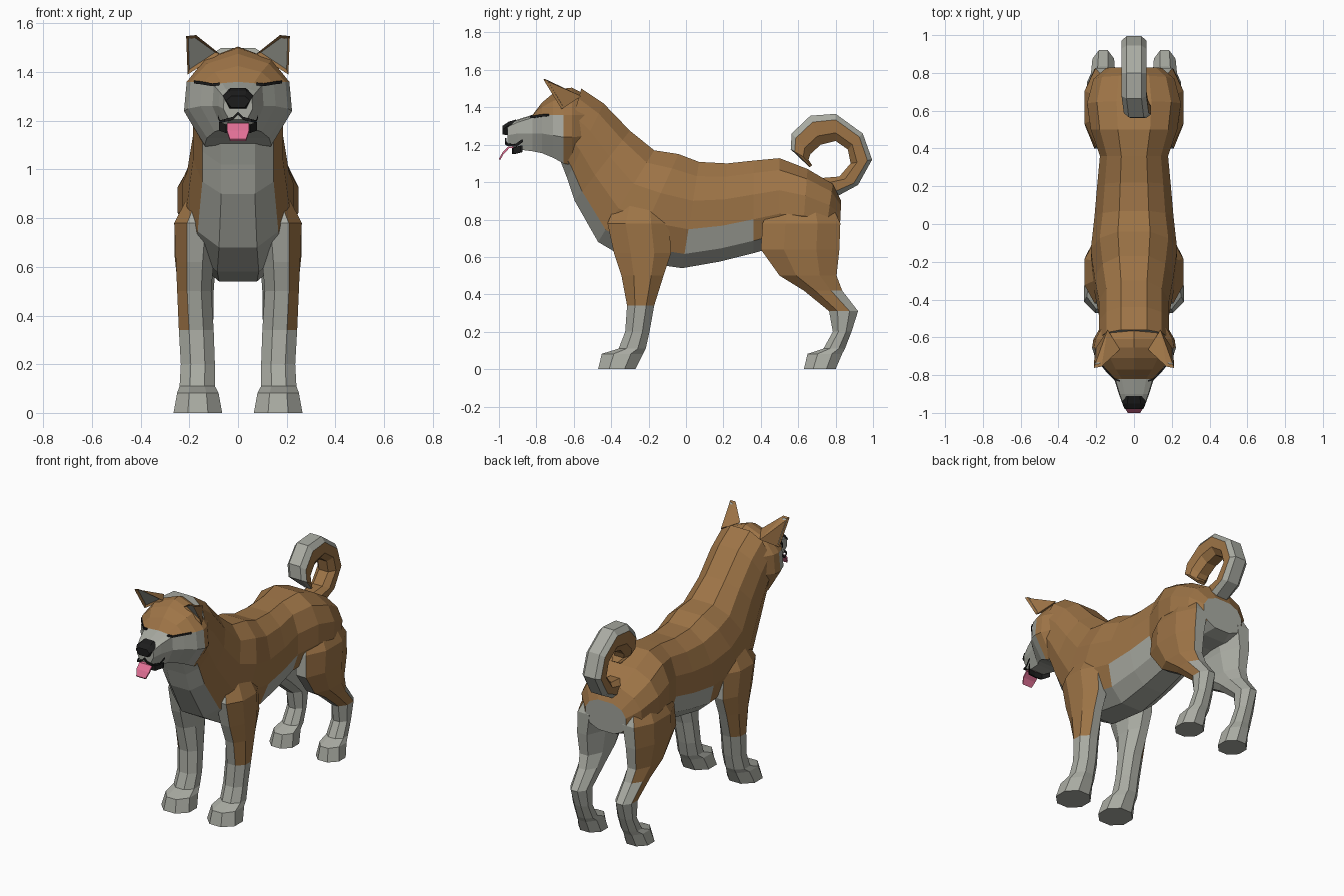
import bpy, bmesh, math
from mathutils import Vector

if "Cube" in bpy.data.objects:
    bpy.data.objects.remove(bpy.data.objects["Cube"])


def material(name, rgb):
    m = bpy.data.materials.new(name)
    m.diffuse_color = (*rgb, 1)
    m.use_nodes = True
    m.node_tree.nodes["Principled BSDF"].inputs["Base Color"].default_value = m.diffuse_color
    return m


MATS = [material("tan_fur", (0.34, 0.175, 0.062)),
        material("pale_fur", (0.40, 0.41, 0.365)),
        material("black_skin", (0.012, 0.012, 0.012)),
        material("pink_tongue", (0.75, 0.16, 0.30))]
TAN, PALE, BLACK, PINK = range(4)


def finish(bm, name, mirror=False, rule=None, flat=None):
    """Turn a bmesh into an object, colouring faces by rule(centre, normal)."""
    bmesh.ops.recalc_face_normals(bm, faces=bm.faces)
    for f in bm.faces:
        if flat is not None:
            f.material_index = flat
        elif rule:
            f.material_index = rule(f.calc_center_median(), f.normal)
    me = bpy.data.meshes.new(name)
    bm.to_mesh(me)
    bm.free()
    for m in MATS:
        me.materials.append(m)
    ob = bpy.data.objects.new(name, me)
    bpy.context.collection.objects.link(ob)
    if mirror:
        ob.modifiers.new("mirror", 'MIRROR').use_clip = False
    return ob


def loft(rings, strip_rule=None):
    """Skin rings of points; strip_rule(j, centre) may colour each face."""
    bm = bmesh.new()
    vs = [[bm.verts.new(p) for p in r] for r in rings]
    n = len(rings[0])
    for a, b in zip(vs, vs[1:]):
        for j in range(n):
            f = bm.faces.new((a[j], a[(j + 1) % n], b[(j + 1) % n], b[j]))
            if strip_rule:
                f.material_index = strip_rule(j, f.calc_center_median())
    for end in (vs[0], vs[-1]):
        f = bm.faces.new(end)
        if strip_rule:
            f.material_index = strip_rule(-1, f.calc_center_median())
    return bm


def ribbon(path, dz, push):
    """Thin strip following a path: height dz, thickness along y."""
    return loft([[(x, y + s * push, z + h * dz) for s, h in
                  ((0, 0), (1, 0), (1, 1), (0, 1))] for x, y, z in path])


# Neck, torso and rump: top y, top z, bottom y, bottom z, half width
BODY = [(-.56, 1.50, -.67, 1.11, .19), (-.44, 1.42, -.635, 1.02, .19),
        (-.30, 1.275, -.595, .90, .19), (-.17, 1.17, -.47, .68, .215),
        (-.04, 1.15, -.30, .58, .235), (.07, 1.108, -.02, .54, .215),
        (.22, 1.10, .18, .575, .20), (.36, 1.115, .36, .62, .185),
        (.50, 1.128, .50, .66, .235), (.65, 1.07, .62, .68, .255),
        (.785, .99, .74, .68, .22), (.83, .90, .82, .70, .15)]


def body_ring(ty, tz, by, bz, w):
    pts = []
    for i in range(12):
        a = math.radians(15 + 30 * i)
        t = .5 - .5 * math.cos(a) / math.cos(math.radians(15))
        s = math.sin(a)
        pts.append((w * math.copysign(abs(s) ** .75, s),
                    ty + (by - ty) * t, tz + (bz - tz) * t))
    return pts


def body_colour(j, c):
    if j == -1:
        return PALE
    if j in (4, 5, 6):
        return PALE
    if j in (3, 7) and -.08 < c.y < .40:
        return PALE
    return TAN


finish(loft([body_ring(*r) for r in BODY], body_colour), "body")

# Head: y, crown z, brow z, cheek z, jaw z, half width
HEAD = [(-.50, 1.45, 1.36, 1.25, 1.12, .15), (-.61, 1.505, 1.36, 1.24, 1.09, .215),
        (-.655, 1.50, 1.36, 1.24, 1.10, .222), (-.71, 1.475, 1.36, 1.25, 1.13, .205),
        (-.77, 1.425, 1.355, 1.26, 1.155, .155), (-.82, 1.36, 1.345, 1.26, 1.165, .105),
        (-.90, 1.335, 1.32, 1.26, 1.175, .08), (-.955, 1.31, 1.295, 1.25, 1.205, .06)]
rings = []
for y, top, brow, mid, jaw, w in HEAD:
    half = [(.62 * w, top - .35 * (top - brow)), (.95 * w, brow), (w, mid), (.62 * w, jaw)]
    rings.append([(0, y, top)] + [(x, y, z) for x, z in half]
                 + [(-x, y, z) for x, z in reversed(half)])


def head_colour(j, c):
    upper = j in (0, 1, 7, 8)
    return TAN if (upper and c.y > -.81) or (c.y > -.65 and j != 4) else PALE


finish(loft(rings, head_colour), "head")

# Nose
finish(loft([[(x * k, y, z) for x, z in
              ((.035, zt), (.062, zt - .02), (.035, zb), (-.035, zb), (-.062, zt - .02), (-.035, zt))]
             for y, zt, zb, k in ((-.91, 1.335, 1.26, .9), (-.95, 1.322, 1.25, 1), (-.98, 1.302, 1.255, .8))]),
       "nose", flat=BLACK)

# Closed eyes, lips and tongue
finish(ribbon([(.075, -.835, 1.345), (.105, -.826, 1.342), (.153, -.776, 1.35), (.18, -.742, 1.353)],
              .012, .009), "eye", True, flat=BLACK)
finish(ribbon([(.083, -.88, 1.215), (.074, -.915, 1.19), (.055, -.962, 1.195), (.02, -.968, 1.205),
               (0, -.968, 1.225)], .012, .009), "lip", True, flat=BLACK)
finish(ribbon([(.078, -.885, 1.16), (.05, -.925, 1.15), (0, -.93, 1.15)], .035, .01),
       "lower_lip", True, flat=BLACK)
finish(loft([[(-w, y, z), (w, y, z), (w, y + .006, z - .008), (-w, y + .006, z - .008)]
             for y, z, w in ((-.88, 1.195, .04), (-.95, 1.19, .045), (-.98, 1.16, .045), (-1.0, 1.125, .033))]),
       "tongue", flat=PINK)

# Ears with a recessed pale inside
bm = bmesh.new()
a, b, c, t1, t2 = [bm.verts.new(p) for p in
                   ((.075, -.665, 1.475), (.207, -.665, 1.39), (.14, -.56, 1.46),
                    (.172, -.755, 1.552), (.213, -.762, 1.548))]
front = bm.faces.new((a, b, t2, t1))
for vs in ((c, a, t1), (c, t1, t2), (c, t2, b), (a, c, b)):
    bm.faces.new(vs)
bmesh.ops.recalc_face_normals(bm, faces=bm.faces)
bmesh.ops.inset_region(bm, faces=[front], thickness=.016, depth=-.012)
front.material_index = PALE
finish(bm, "ear", True)

# Legs: z, back and front y, inner and outer x
FRONT = [(.96, -.34, -.14, .06, .17), (.78, -.42, -.09, .08, .262), (.62, -.385, -.08, .10, .255),
         (.50, -.345, -.12, .11, .25), (.34, -.315, -.17, .10, .243), (.20, -.325, -.195, .095, .235),
         (.11, -.36, -.215, .095, .24), (.082, -.45, -.23, .08, .25), (0, -.47, -.27, .065, .265)]
HIND = [(.92, .48, .76, .05, .19), (.78, .41, .825, .06, .262), (.64, .40, .82, .09, .26),
        (.50, .50, .805, .10, .245), (.42, .63, .835, .10, .23), (.31, .765, .92, .105, .22),
        (.20, .785, .885, .105, .215), (.11, .735, .85, .10, .22), (.082, .65, .835, .095, .235),
        (0, .63, .80, .085, .25)]


def leg_ring(z, y0, y1, x0, x1):
    k = 1 / math.cos(math.pi / 8)
    return [((x0 + x1) / 2 + (x1 - x0) / 2 * k * math.cos(a),
             (y0 + y1) / 2 + (y1 - y0) / 2 * k * math.sin(a), z)
            for a in (math.pi / 8 + i * math.pi / 4 for i in range(8))]


def front_colour(c, n):
    return TAN if c.z > .30 + max(0, -n.y) * .08 and n.x > .08 else PALE


def hind_colour(c, n):
    return TAN if n.x > .05 and (c.z > .45 or (c.z > .33 and n.y < .5)) else PALE


finish(loft([leg_ring(*r) for r in FRONT]), "front_leg", True, front_colour)
finish(loft([leg_ring(*r) for r in HIND]), "hind_leg", True, hind_colour)

# Curled tail: outer edge y, z and inner edge y, z
TAIL = [(.80, .92, .70, 1.02), (.92, .985, .82, 1.03), (.995, 1.12, .88, 1.10), (.945, 1.26, .865, 1.175),
        (.80, 1.365, .80, 1.22), (.665, 1.355, .72, 1.20), (.565, 1.26, .665, 1.15),
        (.56, 1.175, .655, 1.12), (.66, 1.08, .675, 1.09)]
rings = []
for i, (oy, oz, iy, iz) in enumerate(TAIL):
    w = .03 if i == len(TAIL) - 1 else .066
    shift = .012 * max(0, i - 5)
    rings.append([(x * w + shift, oy + (iy - oy) * t, oz + (iz - oz) * t) for x, t in
                  ((-.6, 0), (.6, 0), (1, .22), (1, .7), (.5, 1), (-.5, 1), (-1, .7), (-1, .22))])
finish(loft(rings, lambda j, c: PALE if j in (0, 1, 7) else TAN), "tail")
